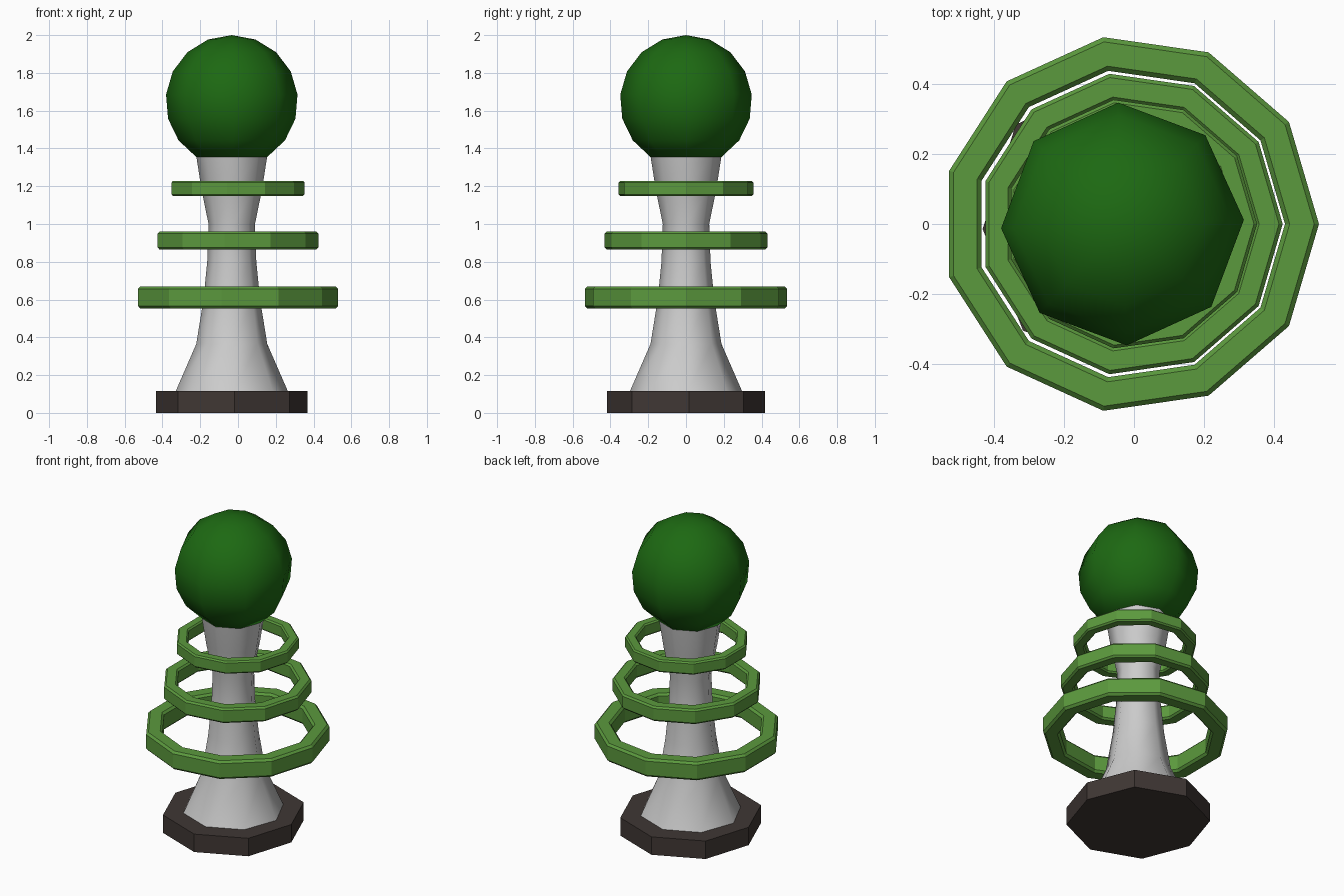
import bpy, bmesh
from math import sin, cos, pi, radians

if "Cube" in bpy.data.objects:
    bpy.data.objects.remove(bpy.data.objects["Cube"])

AXIS_X = -0.033          # stem axis; rings sit on their own centre
TWIST = radians(2)


def material(name, rgb):
    m = bpy.data.materials.new(name)
    m.diffuse_color = (*rgb, 1)
    m.use_nodes = True
    m.node_tree.nodes["Principled BSDF"].inputs["Base Color"].default_value = m.diffuse_color
    return m


def lathe(name, profile, sides, cx, twist=0.0, closed=False, mat=None, smooth=None, sx=1.0):
    """Revolve (radius, z) points; closed profiles make rings, open ones are capped."""
    bm = bmesh.new()
    loops = []
    for r, z in profile:
        if r < 1e-4:
            loops.append([bm.verts.new((cx, 0, z))])
            continue
        ring = []
        for i in range(sides):
            a = 2 * pi * i / sides + twist
            k = sx if i in (0, sides // 2) else 1.0
            ring.append(bm.verts.new((cx + r * k * cos(a), r * sin(a), z)))
        loops.append(ring)
    pairs = list(zip(loops, loops[1:]))
    if closed:
        pairs.append((loops[-1], loops[0]))
    for lo, hi in pairs:
        for i in range(sides):
            j = (i + 1) % sides
            if len(hi) == 1:
                bm.faces.new((lo[i], lo[j], hi[0]))
            else:
                bm.faces.new((lo[i], lo[j], hi[j], hi[i]))
    if not closed:
        for end in (loops[0], loops[-1]):
            if len(end) > 2:
                bm.faces.new(end)
    bmesh.ops.recalc_face_normals(bm, faces=bm.faces)
    me = bpy.data.meshes.new(name)
    bm.to_mesh(me)
    bm.free()
    ob = bpy.data.objects.new(name, me)
    bpy.context.collection.objects.link(ob)
    if mat:
        me.materials.append(mat)
    if smooth:
        bpy.ops.object.select_all(action='DESELECT')
        ob.select_set(True)
        bpy.context.view_layer.objects.active = ob
        bpy.ops.object.shade_smooth_by_angle(angle=radians(smooth))
    return ob


dark_green = material("dark_green", (0.012, 0.14, 0.006))
leaf_green = material("leaf_green", (0.105, 0.32, 0.047))
brown = material("dark_brown", (0.05, 0.038, 0.034))

# Octagonal base slab
lathe("base", [(0.418, 0), (0.418, 0.115)], 8, AXIS_X, TWIST, mat=brown, sx=0.96)

# Flared stem
lathe("stem", [(0.297, 0.115), (0.188, 0.365), (0.15, 0.6), (0.13, 0.8),
               (0.123, 1.0), (0.16, 1.18), (0.188, 1.36)],
      8, AXIS_X, TWIST, smooth=60)

# Ball with a flat underside
R, CZ, STEPS = 0.35, 1.65, 7
lats = [radians(-57.4 + 147.4 * i / STEPS) for i in range(STEPS + 1)]
lathe("ball", [(R * cos(t), CZ + R * sin(t)) for t in lats],
      8, AXIS_X, TWIST, mat=dark_green, smooth=60)

# Three eleven-sided rings with chamfered edges
for name, outer, z0, z1 in (("lower_ring", 0.541, 0.553, 0.67),
                            ("middle_ring", 0.435, 0.865, 0.96),
                            ("upper_ring", 0.36, 1.148, 1.228)):
    inner, b = outer * 0.82, outer * 0.025
    lathe(name, [(outer - b, z0), (outer, z0 + b), (outer, z1 - b), (outer - b, z1),
                 (inner + b, z1), (inner, z1 - b), (inner, z0 + b), (inner + b, z0)],
          11, -0.02 * outer, closed=True, mat=leaf_green)
